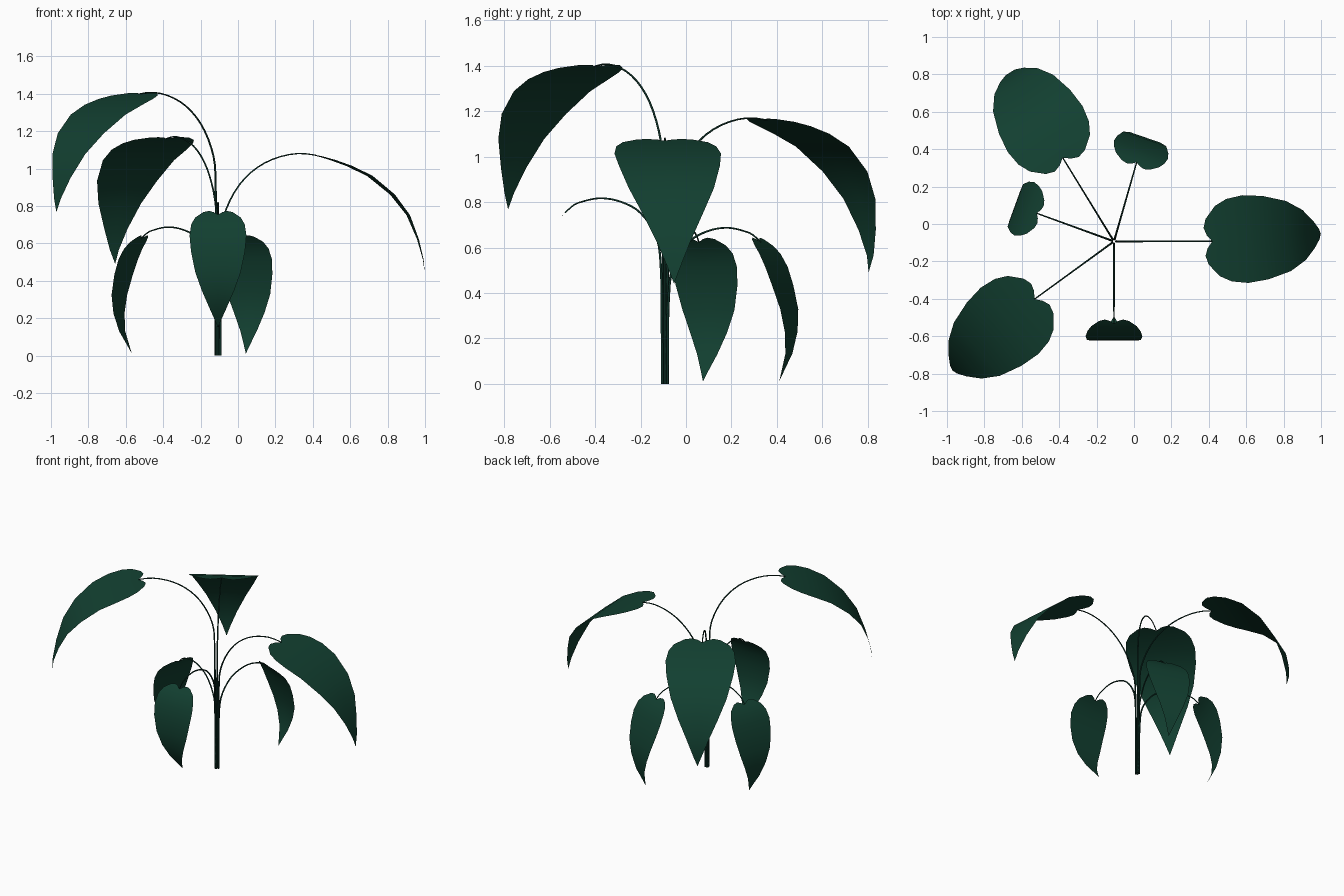
import bpy, math
from mathutils import Vector

if "Cube" in bpy.data.objects:
    bpy.data.objects.remove(bpy.data.objects["Cube"])

CENTRE = Vector((-0.107, -0.093, 0))

# Side profiles (distance from centre, height) of stem plus leaf midrib
LARGE = [(.012, 0), (.013, .3), (.015, .55), (.03, .74), (.115, .914), (.25, 1.03),
         (.425, 1.08), (.6, 1.05), (.8, .968), (.935, .86), (1.035, .72), (1.095, .53), (1.107, .44)]
SMALL = [(.012, 0), (.013, .25), (.016, .48), (.035, .64), (.105, .75), (.19, .80), (.28, .817),
         (.36, .803), (.415, .776), (.488, .69), (.525, .566), (.532, .456), (.50, .30), (.40, .15)]

# Half outline of a heart-shaped leaf (fraction of length, fraction of half width)
OUTLINE = [(-.03, .15), (-.045, .32), (-.03, .52), (.03, .8), (.1, .94), (.2, 1), (.33, .95),
           (.5, .8), (.65, .57), (.8, .31), (.92, .12)]


def material(name, rgb):
    m = bpy.data.materials.new(name)
    m.diffuse_color = (*rgb, 1)
    m.use_nodes = True
    m.node_tree.nodes["Principled BSDF"].inputs["Base Color"].default_value = m.diffuse_color
    return m


LEAF = material("leaf_green", (0.006, 0.05, 0.03))
STEM = material("stem_green", (0.004, 0.03, 0.02))


def smooth_path(pts, n=12):
    """Catmull-Rom samples through the profile points."""
    p = [Vector(q) for q in pts]
    p = [2 * p[0] - p[1]] + p + [2 * p[-1] - p[-2]]
    out = []
    for i in range(1, len(p) - 2):
        a, b, c, d = p[i - 1:i + 3]
        for k in range(n):
            t = k / n
            out.append(.5 * (2 * b + (c - a) * t + (2 * a - 5 * b + 4 * c - d) * t * t
                             + (3 * b - a - 3 * c + d) * t ** 3))
    return out + [p[-2]]


def plant_leaf(name, profile, attach, half_width, angle, yaw, lift, curl, droop=0):
    path = smooth_path([(r, z + (lift if i else 0)) for i, (r, z) in enumerate(profile)])
    start = next(i for i, q in enumerate(path) if q.x >= attach)
    last = len(path) - 1
    for i in range(start, last + 1):
        t = (i - start) / (last - start)
        path[i] -= Vector((curl, droop)) * t * t
    dist = [0]
    for a, b in zip(path, path[1:]):
        dist.append(dist[-1] + (b - a).length)
    length = dist[-1] - dist[start]

    def midrib(t):
        s = dist[start] + t * length
        i = next((k for k in range(last) if dist[k + 1] >= s), last - 1)
        return path[i].lerp(path[i + 1], min(1, (s - dist[i]) / (dist[i + 1] - dist[i])))

    ang = math.radians(angle)
    out = Vector((math.cos(ang), math.sin(ang), 0))

    # Stem: tapered tube
    cu = bpy.data.curves.new(name + "_stem", 'CURVE')
    cu.dimensions = '3D'
    cu.bevel_depth = 1
    cu.bevel_resolution = 1
    cu.use_fill_caps = True
    pts = path[:start + 1:3] + [path[start]]
    sp = cu.splines.new('POLY')
    sp.points.add(len(pts) - 1)
    for i, (pt, q) in enumerate(zip(sp.points, pts)):
        pt.co = (*(CENTRE + out * q.x + Vector((0, 0, q.y))), 1)
        pt.radius = .0065 - .003 * i / (len(pts) - 1)
    sp.use_smooth = True
    cu.materials.append(STEM)
    bpy.context.collection.objects.link(bpy.data.objects.new(name + "_stem", cu))

    # Leaf: flat-section blade bent along the midrib
    ya = math.radians(angle + yaw)
    fwd = Vector((math.cos(ya), math.sin(ya), 0))
    side = Vector((-fwd.y, fwd.x, 0))
    base = CENTRE + out * path[start].x

    def place(t, w):
        q = midrib(t)
        return base + fwd * (q.x - path[start].x) + side * w + Vector((0, 0, q.y))

    verts, faces = [place(0, 0)], []
    rows = []
    for t, w in OUTLINE:
        k = len(verts)
        verts += [place(t, w * half_width), place(t, -w * half_width)]
        mid = 0
        if t > 0:
            mid = k + 2
            verts.append(place(t, 0))
        rows.append((k, mid, k + 1))
    tip = len(verts)
    verts.append(place(1, 0))
    for (l0, m0, r0), (l1, m1, r1) in zip(rows, rows[1:]):
        if m0 == m1:
            faces += [(m0, l0, l1), (m0, r1, r0)]
        else:
            faces += [(m0, l0, l1, m1), (m0, m1, r1, r0)]
    l, m, r = rows[-1]
    faces += [(m, l, tip), (m, tip, r)]
    # wind so that normals face up and outward
    faces = [tuple(reversed(f)) for f in faces]
    me = bpy.data.meshes.new(name + "_blade")
    me.from_pydata(verts, [], faces)
    me.materials.append(LEAF)
    for poly in me.polygons:
        poly.use_smooth = True
    bpy.context.collection.objects.link(bpy.data.objects.new(name + "_blade", me))


# Large upper leaves
plant_leaf("right_leaf", LARGE, .515, .235, 0, 4, 0, 0)
plant_leaf("back_leaf", LARGE, .515, .235, 121.5, 0, .09, .055, .04)
plant_leaf("tall_left_leaf", LARGE, .525, .235, 216, 5, .327, 0)

# Small lower leaves
plant_leaf("front_leaf", SMALL, .435, .152, 270, 0, 0, 0)
plant_leaf("lower_back_leaf", SMALL, .435, .152, 74, -3, -.13, -.125, .01)
plant_leaf("lower_left_leaf", SMALL, .435, .152, 160, 0, -.13, -.09, .01)
